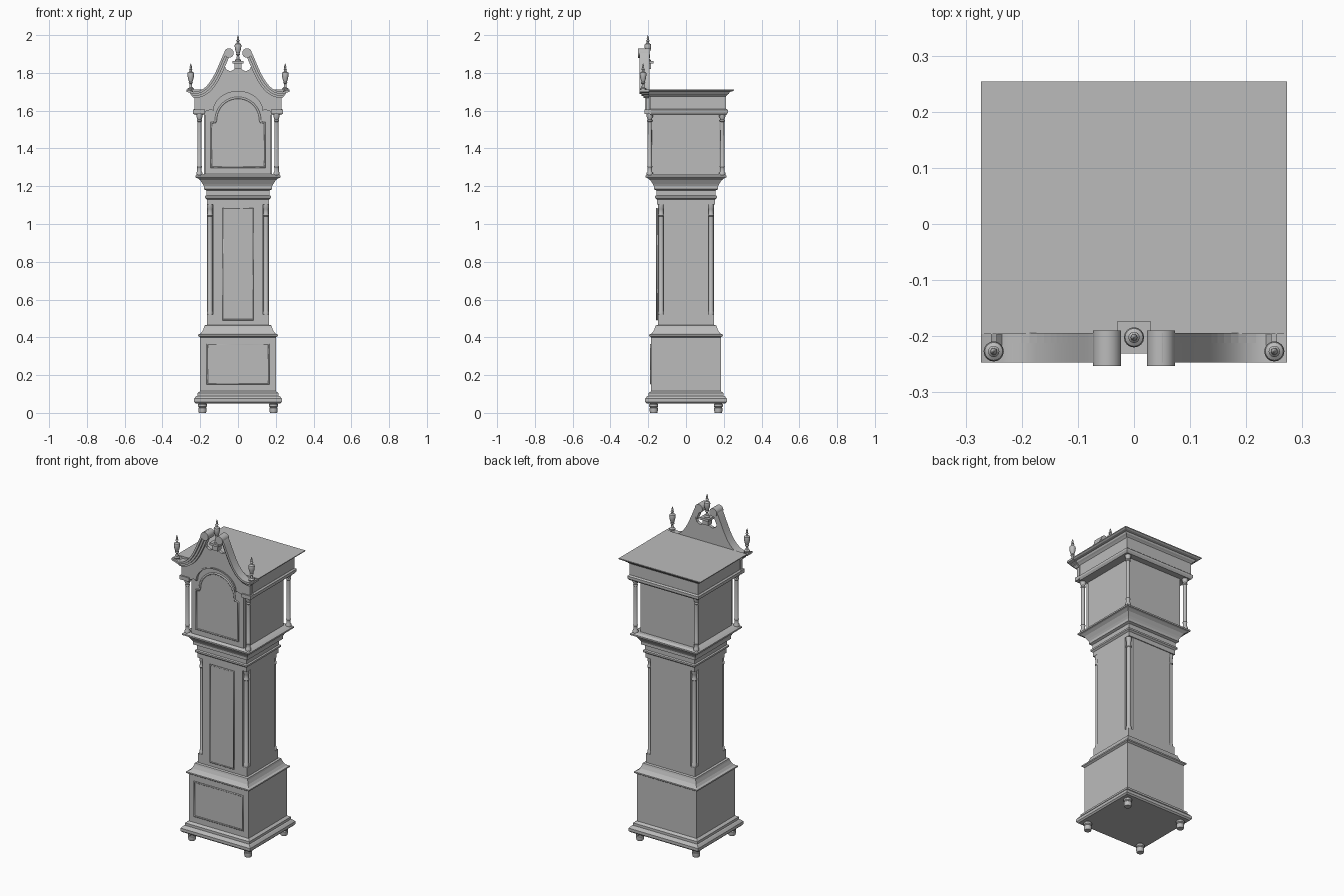
import bpy, bmesh, math
from mathutils import Vector
from mathutils.geometry import interpolate_bezier

if "Cube" in bpy.data.objects:
    bpy.data.objects.remove(bpy.data.objects["Cube"])

GREY = (0.5, 0.5, 0.5, 1)
mat = bpy.data.materials.new("plain grey")
mat.use_nodes = True
mat.diffuse_color = GREY
mat.node_tree.nodes["Principled BSDF"].inputs["Base Color"].default_value = GREY


def finish(name, bm, smooth=False):
    bmesh.ops.recalc_face_normals(bm, faces=bm.faces)
    me = bpy.data.meshes.new(name)
    bm.to_mesh(me)
    bm.free()
    ob = bpy.data.objects.new(name, me)
    bpy.context.collection.objects.link(ob)
    me.materials.append(mat)
    if smooth:
        bpy.ops.object.select_all(action="DESELECT")
        ob.select_set(True)
        bpy.context.view_layer.objects.active = ob
        bpy.ops.object.shade_smooth_by_angle(angle=math.radians(35))
    return ob


def skin(name, rings, smooth=False):
    """Join equal closed rings of points and cap both ends."""
    bm = bmesh.new()
    loops = [[bm.verts.new(p) for p in ring] for ring in rings]
    n = len(loops[0])
    for a, b in zip(loops, loops[1:]):
        for i in range(n):
            j = (i + 1) % n
            bm.faces.new((a[i], a[j], b[j], b[i]))
    bm.faces.new(loops[0])
    bm.faces.new(loops[-1])
    return finish(name, bm, smooth)


def rect_loft(name, profile, inset=0.016, front=None):
    """Stack rectangles from (half width, z); depth is smaller by inset."""
    rings = []
    for w, z in profile:
        d = w - inset
        f = -d if front is None else front
        rings.append([(-w, f, z), (w, f, z), (w, d, z), (-w, d, z)])
    return skin(name, rings)


def box(name, x0, x1, y0, y1, z0, z1):
    return skin(name, [[(x0, y0, z), (x1, y0, z), (x1, y1, z), (x0, y1, z)] for z in (z0, z1)])


def prism(name, pts, y0, y1, smooth=False):
    return skin(name, [[(x, y, z) for x, z in pts] for y in (y0, y1)], smooth)


def lathe(name, profile, x, y, z=0, sides=16):
    """Turn (radius, height) about a vertical axis."""
    ang = [2 * math.pi * i / sides for i in range(sides)]
    return skin(name, [[(x + r * math.cos(a), y + r * math.sin(a), z + h) for a in ang]
                       for r, h in profile], True)


def bead(name, pts, y, radius):
    """Thin moulding around a closed outline on a front face."""
    cu = bpy.data.curves.new(name, "CURVE")
    cu.dimensions = "3D"
    cu.bevel_depth = radius
    cu.bevel_resolution = 1
    sp = cu.splines.new("POLY")
    sp.points.add(len(pts) - 1)
    for p, (x, z) in zip(sp.points, pts):
        p.co = (x, y, z, 1)
    sp.use_cyclic_u = True
    cu.materials.append(mat)
    bpy.context.collection.objects.link(bpy.data.objects.new(name, cu))


def arch(rx, rz, zc, n=20):
    """Arch from right to left."""
    return [(rx * math.cos(math.pi * i / n), zc + rz * math.sin(math.pi * i / n))
            for i in range(n + 1)]


def mirror(pts):
    return [(-x, z) for x, z in reversed(pts)]


def rect(w, z0, z1):
    return [(-w, z0), (w, z0), (w, z1), (-w, z1)]


SIDES = (("right", -1), ("left", 1))
CORNERS = [(f"{f}_{s}", sx, sy) for s, sx in SIDES for f, sy in (("front", -1), ("back", 1))]

# Base with plinth and upper moulding
rect_loft("plinth", [(.225, .05), (.233, .058), (.233, .075), (.222, .088), (.215, .09),
                     (.215, .105), (.2, .115)])
rect_loft("base_box", [(.2, .11), (.2, .41)])
rect_loft("base_moulding", [(.2, .4), (.211, .407), (.211, .415), (.198, .42), (.188, .433),
                            (.18, .452), (.177, .463), (.166, .466)])
bead("base_panel_bead", rect(.163, .155, .362), -.185, .006)

# Trunk with notched corners
rect_loft("trunk_foot", [(.165, .46), (.165, .52)])
box("trunk_core_wide", -.165, .165, -.118, .118, .52, 1.105)
box("trunk_core_deep", -.133, .133, -.149, .149, .52, 1.105)
box("trunk_door", -.08, .08, -.154, -.14, .492, 1.083)
bead("trunk_door_bead", rect(.079, .493, 1.082), -.154, .005)
rect_loft("hood_support", [(.165, 1.103), (.165, 1.13), (.175, 1.138), (.175, 1.148), (.167, 1.152),
                           (.167, 1.178), (.181, 1.184), (.181, 1.2), (.187, 1.212), (.2, 1.232),
                           (.215, 1.243), (.225, 1.246), (.225, 1.255), (.212, 1.264)], .011)

# Hood case and frieze
box("hood_case", -.181, .181, -.178, .178, 1.26, 1.6)
rect_loft("frieze", [(.229, 1.585), (.229, 1.695)], front=-.19)
rect_loft("frieze_ledge", [(.23, 1.578), (.238, 1.59), (.238, 1.603), (.23, 1.61)], front=-.19)
rect_loft("cornice", [(.229, 1.675), (.238, 1.684), (.246, 1.69), (.25, 1.699), (.265, 1.702),
                      (.273, 1.708), (.273, 1.713)], .019, front=-.196)

# Turned columns and feet at every corner
hood_column = [(.016, 1.26), (.016, 1.272), (.012, 1.278), (.012, 1.3), (.0135, 1.303), (.0115, 1.307),
               (.0105, 1.54), (.0135, 1.544), (.0135, 1.55), (.011, 1.554), (.016, 1.567), (.016, 1.585)]
trunk_column = [(.016, .52), (.016, .535), (.013, .54), (.013, 1.04), (.016, 1.044), (.016, 1.05),
                (.013, 1.055), (.013, 1.078), (.016, 1.085), (.016, 1.105)]
foot = [(.019, 0), (.022, .012), (.022, .026), (.018, .029), (.024, .034), (.024, .044), (.018, .052)]
for tag, sx, sy in CORNERS:
    lathe(tag + "_hood_column", hood_column, sx * .204, sy * .192)
    lathe(tag + "_trunk_column", trunk_column, sx * .148, sy * .132)
    lathe(tag + "_foot", foot, sx * .188, sy * .171)

# Arched hood door
door = [(-.174, 1.265), (.174, 1.265), (.174, 1.6), (.14, 1.6)] + arch(.14, .108, 1.602) + [(-.14, 1.6), (-.174, 1.6)]
prism("hood_door", door, -.197, -.17)
glass = [(-.142, 1.3), (.142, 1.3), (.142, 1.535), (.12, 1.54)] + arch(.117, .118, 1.55) + [(-.12, 1.54), (-.142, 1.535)]
bead("dial_opening_bead", glass, -.197, .006)

# Swan-neck curve of the pediment
neck = [(p.x, p.y) for p in interpolate_bezier(Vector((.235, 1.7)), Vector((.12, 1.695)),
                                               Vector((.09, 1.93)), Vector((.05, 1.93)), 20)]


def offset(path, d):
    out = []
    for i, (x, z) in enumerate(path):
        a, b = path[max(i - 1, 0)], path[min(i + 1, len(path) - 1)]
        t = Vector((b[0] - a[0], b[1] - a[1])).normalized()
        out.append((x + t.y * -d, z + t.x * d))
    return out


# Fascia board: scrolled top edge, arched lower edge
hook = [(.05, 1.885), (.066, 1.865), (.072, 1.84), (.062, 1.818), (.04, 1.808), (.018, 1.82), (.015, 1.85)]
half = [(.229, 1.605), (.229, 1.69)] + neck[1:] + hook
lower = [(.175, 1.585), (.172, 1.596), (.15, 1.603)] + arch(.133, .1, 1.605)
lower += mirror(lower[:3])
prism("pediment_board", half + mirror(half) + lower[::-1], -.212, -.194)
bead_pts = arch(.137, .104, 1.605)
prism("arch_moulding", bead_pts + [(x * .95, z - .007) for x, z in reversed(bead_pts)], -.217, -.2, True)

# Stepped mouldings, rosettes, ledge returns and side finials
finial = [(.017, 0), (.017, .006), (.008, .012), (.006, .03), (.012, .036), (.009, .042), (.015, .06),
          (.018, .082), (.016, .09), (.007, .096), (.006, .104), (.01, .108), (.005, .114), (.006, .122),
          (.003, .132), (.001, .138)]
for tag, s in SIDES:
    for i, (x_end, wide, y) in enumerate([(.273, .012, -.247), (.255, .023, -.236), (.245, .034, -.225)]):
        top = [(x_end, 1.712)] + neck
        low = [(x_end, 1.712 - wide)] + offset(neck, wide)
        strip = [(s * x, z) for x, z in top + low[::-1]]
        prism(f"{tag}_neck_moulding_{i + 1}", strip, y, -.195, True)
    disc = [(s * .048 + x, z) for x, z in arch(.025, .025, 1.905, 12)[:-1]]
    disc += [(s * .048 - x, 2 * 1.905 - z) for x, z in arch(.025, .025, 1.905, 12)[:-1]]
    prism(tag + "_rosette", disc, -.253, -.19, True)
    xs = sorted((s * .176, s * .238))
    box(tag + "_ledge_return", *xs, -.22, -.185, 1.583, 1.606)
    lathe(tag + "_finial", finial, s * .25, -.227, 1.711)

# Centre finial on its pedestal
box("pedestal", -.018, .018, -.222, -.185, 1.82, 1.852)
box("pedestal_cap", -.029, .029, -.231, -.173, 1.85, 1.864)
lathe("centre_finial", finial, 0, -.202, 1.862)
